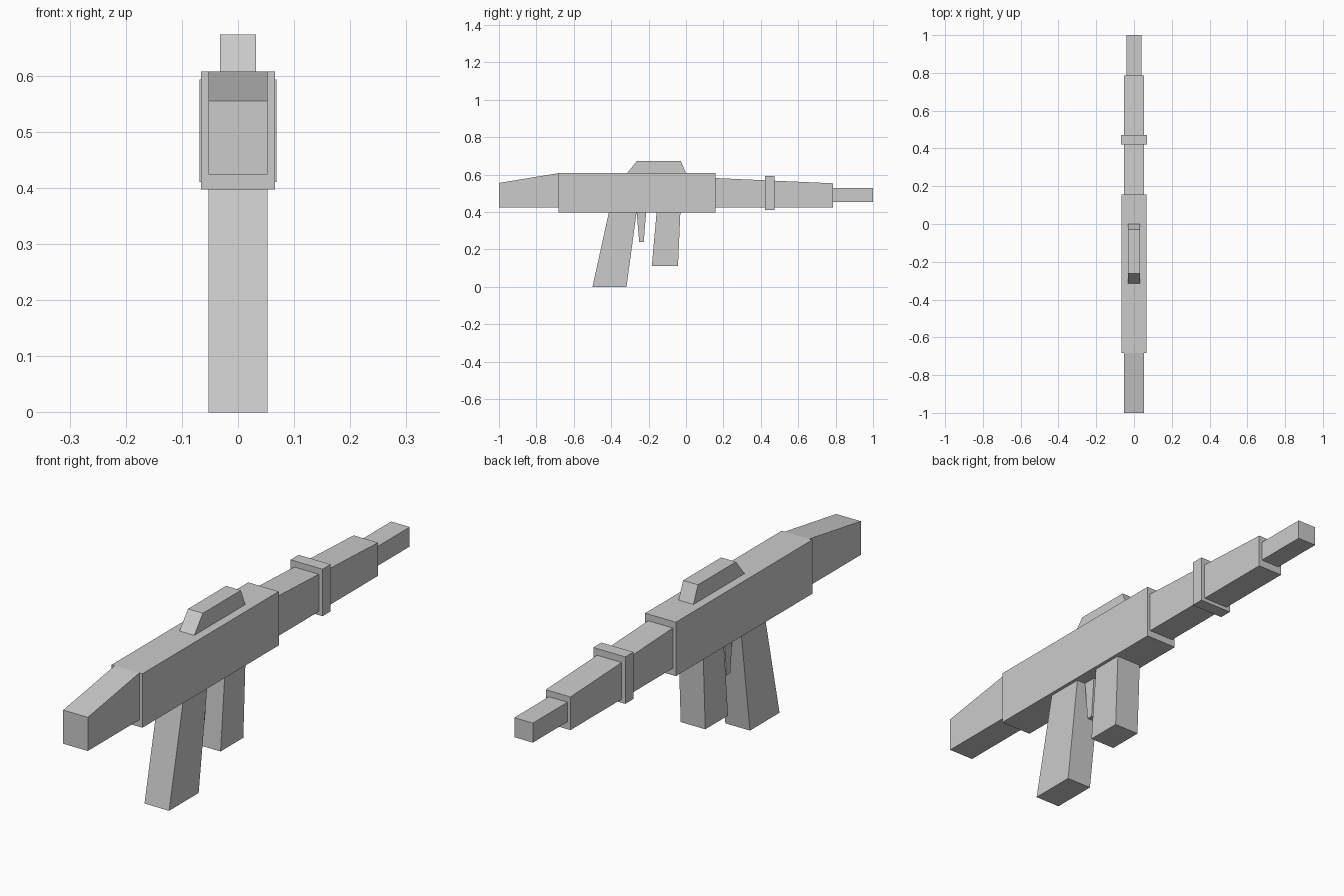
import bpy
import bmesh

cube = bpy.data.objects.get("Cube")
if cube:
    bpy.data.objects.remove(cube)

# Single flat grey
GREY = (0.6, 0.6, 0.6, 1.0)
grey = bpy.data.materials.new("plain_grey")
grey.use_nodes = True
grey.diffuse_color = GREY
grey.node_tree.nodes["Principled BSDF"].inputs["Base Color"].default_value = GREY


def prism(name, half_width, profile):
    """Extrude a (y, z) side profile symmetrically across x."""
    bm = bmesh.new()
    face = bm.faces.new([bm.verts.new((-half_width, y, z)) for y, z in profile])
    out = bmesh.ops.extrude_face_region(bm, geom=[face])
    moved = [v for v in out["geom"] if isinstance(v, bmesh.types.BMVert)]
    bmesh.ops.translate(bm, verts=moved, vec=(2 * half_width, 0, 0))
    bmesh.ops.recalc_face_normals(bm, faces=bm.faces)
    mesh = bpy.data.meshes.new(name)
    bm.to_mesh(mesh)
    bm.free()
    mesh.materials.append(grey)
    obj = bpy.data.objects.new(name, mesh)
    bpy.context.collection.objects.link(obj)
    return obj


def box(name, half_width, y0, y1, z0, z1):
    return prism(name, half_width, [(y0, z0), (y1, z0), (y1, z1), (y0, z1)])


# Main body and the parts along its axis
box("receiver", 0.066, -0.683, 0.157, 0.397, 0.607)
prism("stock", 0.053, [(-1, 0.424), (-0.683, 0.424), (-0.683, 0.607), (-1, 0.555)])
prism("barrel_shroud", 0.053, [(0.157, 0.424), (0.787, 0.424), (0.787, 0.553), (0.157, 0.581)])
box("shroud_band", 0.069, 0.422, 0.472, 0.41, 0.593)
box("muzzle", 0.04, 0.787, 1.0, 0.453, 0.529)

# Raised sight on top
prism("top_sight", 0.032, [(-0.315, 0.607), (0, 0.607), (-0.028, 0.673), (-0.262, 0.673)])

# Parts hanging underneath
prism("rear_grip", 0.053, [(-0.5, 0), (-0.318, 0), (-0.264, 0.4), (-0.412, 0.4)])
prism("front_grip", 0.053, [(-0.183, 0.11), (-0.043, 0.11), (-0.03, 0.4), (-0.157, 0.4)])
prism("trigger", 0.016, [(-0.25, 0.24), (-0.226, 0.24), (-0.213, 0.4), (-0.264, 0.4)])
